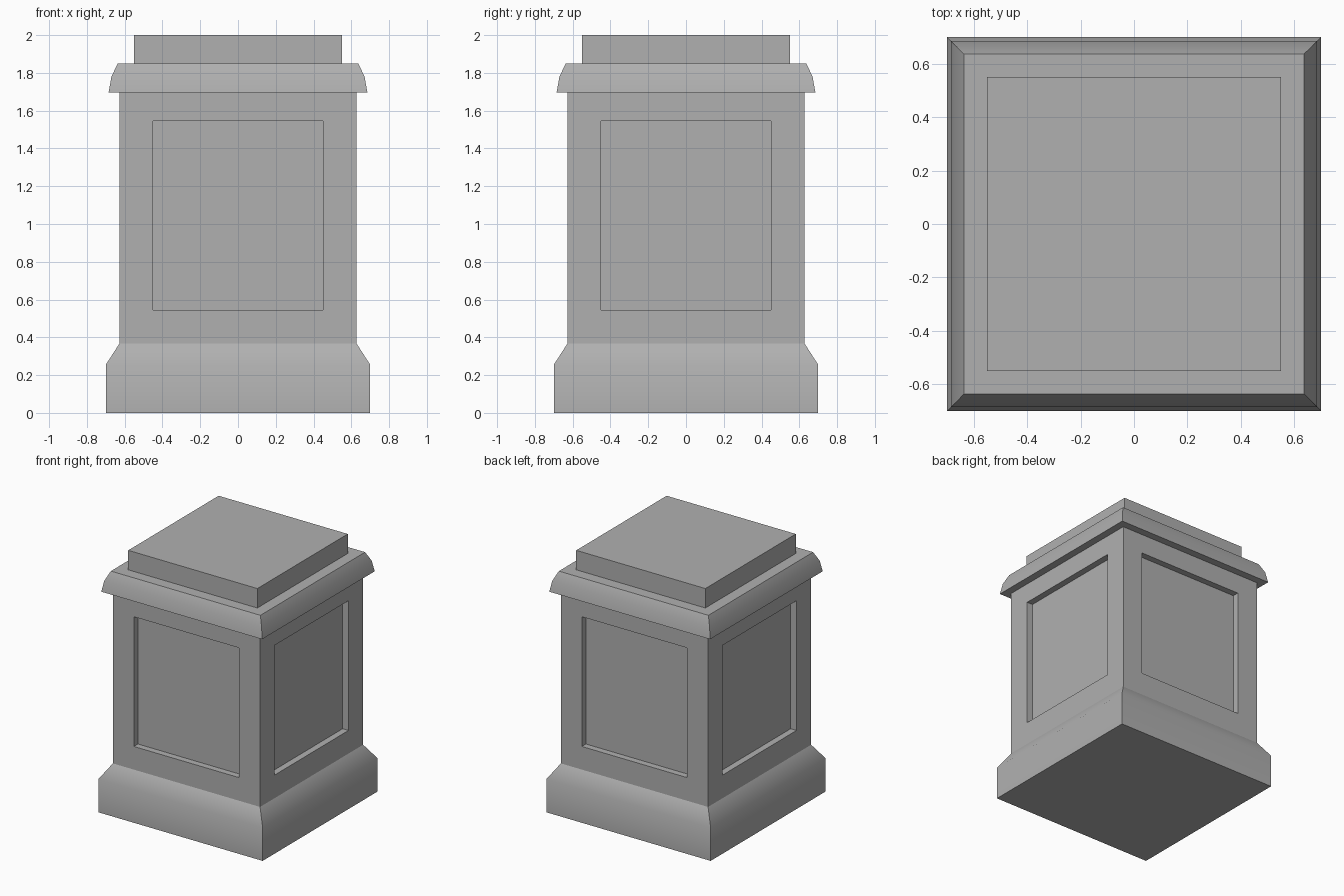
import bpy, bmesh, math

if "Cube" in bpy.data.objects:
    bpy.data.objects.remove(bpy.data.objects["Cube"])

# Darker grey stone
stone = bpy.data.materials.new("grey_stone")
stone.diffuse_color = (0.435, 0.435, 0.435, 1)
stone.use_nodes = True
stone.node_tree.nodes["Principled BSDF"].inputs["Base Color"].default_value = stone.diffuse_color


def square_stack(name, profile, panel=None):
    """Stack square rings from (half_width, z) points, capped at both ends."""
    bm = bmesh.new()
    rings = [[bm.verts.new((sx * h, sy * h, z))
              for sx, sy in ((-1, -1), (1, -1), (1, 1), (-1, 1))]
             for h, z in profile]
    sides = []
    for lo, hi in zip(rings, rings[1:]):
        for i in range(4):
            j = (i + 1) % 4
            sides.append(bm.faces.new((lo[i], lo[j], hi[j], hi[i])))
    bm.faces.new(rings[0][::-1])
    bm.faces.new(rings[-1])
    bm.normal_update()
    if panel:
        # Recessed panel on every side: frame first, then straight walls inward
        frame, depth = panel
        bmesh.ops.inset_individual(bm, faces=sides, thickness=frame,
                                   use_even_offset=True)
        bmesh.ops.inset_individual(bm, faces=sides, thickness=0, depth=-depth)
    mesh = bpy.data.meshes.new(name)
    bm.to_mesh(mesh)
    bm.free()
    mesh.materials.append(stone)
    obj = bpy.data.objects.new(name, mesh)
    bpy.context.collection.objects.link(obj)
    bpy.ops.object.select_all(action='DESELECT')
    obj.select_set(True)
    bpy.context.view_layer.objects.active = obj
    bpy.ops.object.shade_smooth_by_angle(angle=math.radians(40))
    return obj


# Splayed plinth at the bottom
square_stack("base", [(0.70, 0), (0.70, 0.255), (0.627, 0.368)])
# Shaft with four recessed panels; its top is hidden inside the cornice
square_stack("shaft", [(0.627, 0.368), (0.627, 1.723)], panel=(0.178, 0.05))
# Overhanging rounded cornice
square_stack("cornice", [(0.685, 1.697), (0.67, 1.78), (0.637, 1.85)])
# Flat block on top
square_stack("top_block", [(0.55, 1.85), (0.55, 2.0)])
